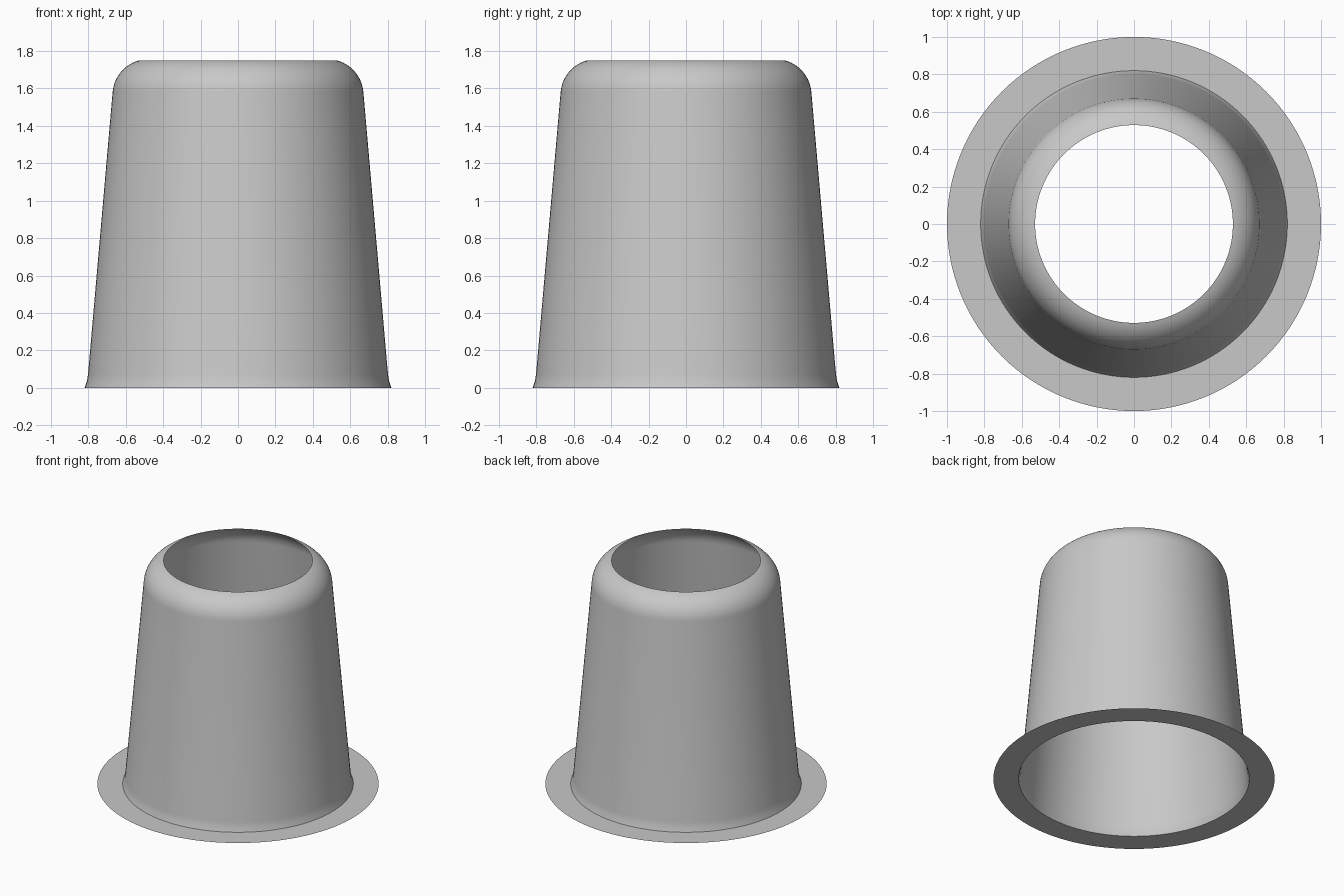
import bpy
import bmesh
import math

SIDES = 128

cube = bpy.data.objects.get("Cube")
if cube:
    bpy.data.objects.remove(cube, do_unlink=True)

grey = bpy.data.materials.new("plain grey")
grey.use_nodes = True
colour = (0.58, 0.58, 0.58, 1)
grey.diffuse_color = colour
grey.node_tree.nodes["Principled BSDF"].inputs["Base Color"].default_value = colour


def lathe(name, profile):
    """Revolve (radius, height) points, listed outside-in and upward, into an open shell."""
    bm = bmesh.new()
    rings = []
    for r, z in profile:
        rings.append([bm.verts.new((r * math.cos(a), r * math.sin(a), z))
                      for a in (math.tau * i / SIDES for i in range(SIDES))])
    for low, high in zip(rings, rings[1:]):
        for i in range(SIDES):
            j = (i + 1) % SIDES
            bm.faces.new((low[i], low[j], high[j], high[i]))
    mesh = bpy.data.meshes.new(name)
    bm.to_mesh(mesh)
    bm.free()
    mesh.materials.append(grey)
    obj = bpy.data.objects.new(name, mesh)
    bpy.context.collection.objects.link(obj)
    bpy.ops.object.select_all(action='DESELECT')
    obj.select_set(True)
    bpy.context.view_layer.objects.active = obj
    bpy.ops.object.shade_smooth_by_angle(angle=math.radians(30))
    return obj


# Flat, paper-thin ring around the foot
lathe("base_flange", [(1.0, 0), (0.82, 0)])

# Tapered wall with a flared foot and a rounded shoulder up to the open top
shoulder_radius, centre_r, centre_z = 0.192, 0.479, 1.565
start, end, steps = math.radians(5), math.radians(75), 12
shoulder = []
for k in range(steps + 1):
    a = start + (end - start) * k / steps
    shoulder.append((centre_r + shoulder_radius * math.cos(a),
                     centre_z + shoulder_radius * math.sin(a)))
lathe("tapered_sleeve", [(0.82, 0), (0.808, 0.035), (0.802, 0.07)] + shoulder)
